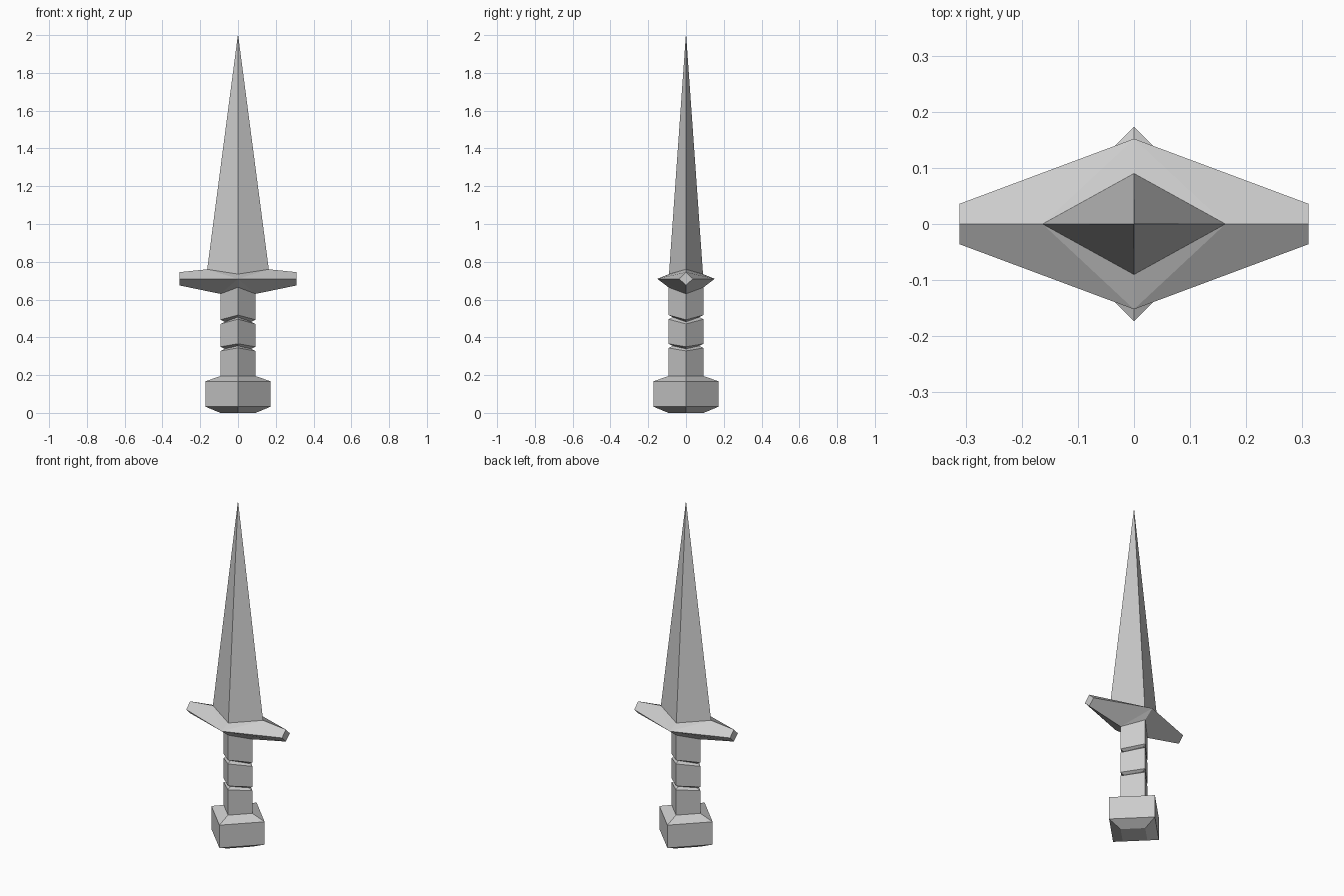
import bpy, bmesh

if "Cube" in bpy.data.objects:
    bpy.data.objects.remove(bpy.data.objects["Cube"])


def finish(name, bm):
    bmesh.ops.remove_doubles(bm, verts=bm.verts, dist=0.0005)
    bmesh.ops.recalc_face_normals(bm, faces=bm.faces)
    mesh = bpy.data.meshes.new(name)
    bm.to_mesh(mesh)
    bm.free()
    obj = bpy.data.objects.new(name, mesh)
    bpy.context.collection.objects.link(obj)
    return obj


def loft(name, rings, cap_bottom=False):
    """Four-sided loft; each ring is (x radius, y radius, z of x corners, z of y corners)."""
    bm = bmesh.new()
    loops = []
    for rx, ry, zx, zy in rings:
        loops.append([bm.verts.new(p) for p in
                      ((rx, 0, zx), (0, ry, zy), (-rx, 0, zx), (0, -ry, zy))])
    for low, high in zip(loops, loops[1:]):
        for i in range(4):
            j = (i + 1) % 4
            bm.faces.new((low[i], low[j], high[j], high[i]))
    if cap_bottom:
        bm.faces.new(loops[0][::-1])
    return finish(name, bm)


R = 0.093               # grip radius
POMMEL_TOP = 0.195
GRIP_TOP = (R, R, 0.63, 0.665)
BLADE_BASE = (0.163, 0.09, 0.76, 0.735)

# Pommel: chamfered square block turned 45 degrees
loft("pommel", [(r, r, z, z) for r, z in
                ((R, 0), (0.173, 0.033), (0.173, 0.167), (R, POMMEL_TOP))], True)

# Grip: square bar with two V grooves that dip towards the x corners
grip = [(R, R, POMMEL_TOP, POMMEL_TOP)]
for zx, dip in ((0.328, 0.016), (0.471, 0.025)):
    for r, dz in ((R, 0), (0.07, 0.011), (R, 0.022)):
        grip.append((r, r, zx + dz, zx + dz + dip))
grip.append(GRIP_TOP)
loft("grip", grip)

# Guard: one quarter, repeated in all four quadrants
bm = bmesh.new()
for sx in (1, -1):
    for sy in (1, -1):
        def v(x, y, z):
            return bm.verts.new((x * sx, y * sy, z))
        for (rx, ry, zx, zy), end_z in ((BLADE_BASE, 0.745), (GRIP_TOP, 0.675)):
            bm.faces.new((v(0.311, 0, end_z), v(0.311, 0.036, 0.71),
                          v(0, 0.152, 0.71), v(rx, 0, zx)))
            bm.faces.new((v(rx, 0, zx), v(0, 0.152, 0.71), v(0, ry, zy)))
        bm.faces.new((v(0.311, 0, 0.745), v(0.311, 0, 0.675), v(0.311, 0.036, 0.71)))
finish("guard", bm)

# Blade: diamond section tapering to a point
loft("blade", [BLADE_BASE, (0.0008, 0.0008, 2.0, 2.0)])
